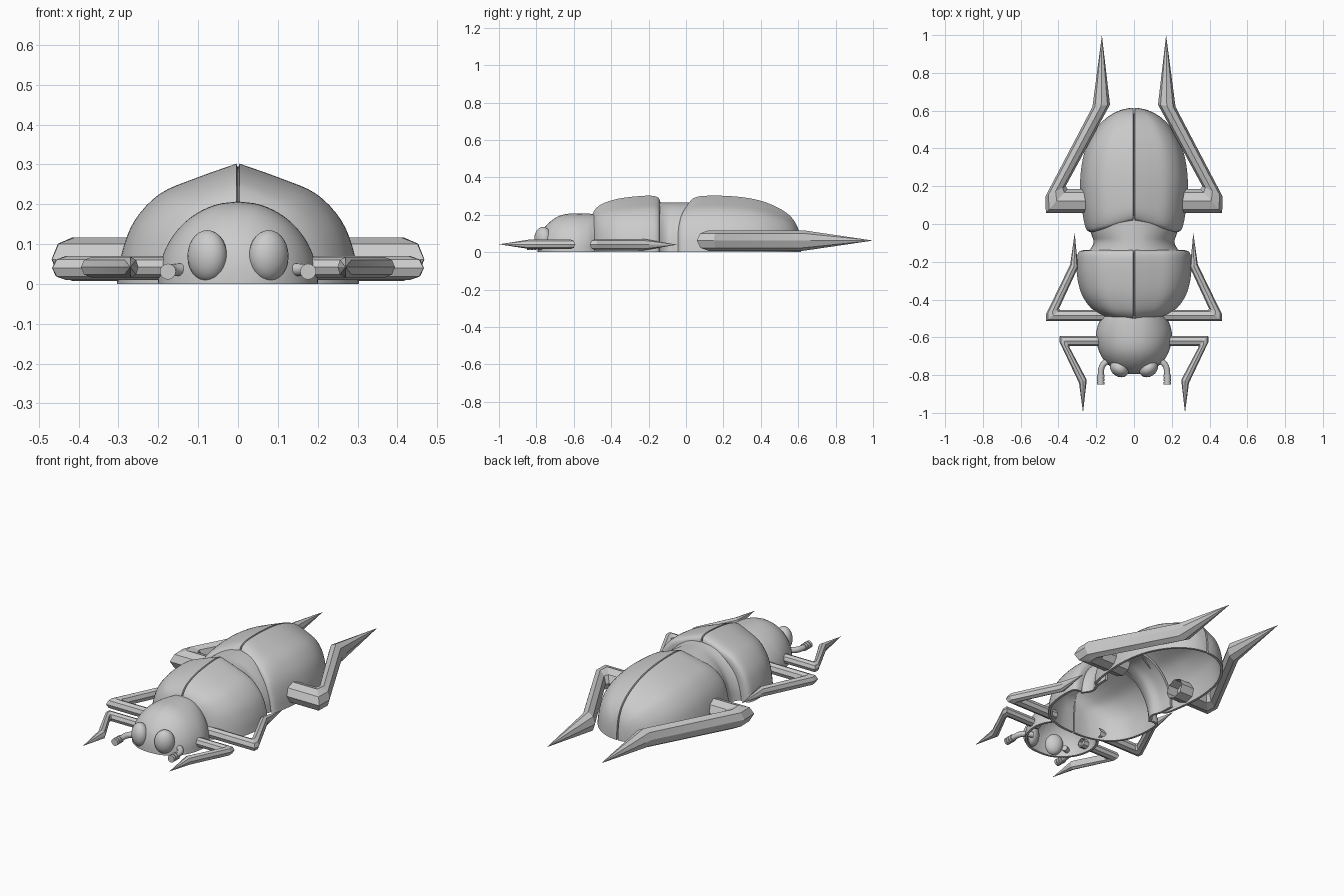
import bpy, bmesh, math
from mathutils import Vector

if "Cube" in bpy.data.objects:
    bpy.data.objects.remove(bpy.data.objects["Cube"])


def smooth_path(pts, steps):
    """Catmull-Rom resampling of a short list of points."""
    p = [Vector(q) for q in pts]
    p = [2 * p[0] - p[1]] + p + [2 * p[-1] - p[-2]]
    out = []
    for i in range(1, len(p) - 2):
        a, b, c, d = p[i - 1:i + 3]
        for s in range(steps):
            t = s / steps
            out.append(0.5 * (2 * b + (c - a) * t + (2 * a - 5 * b + 4 * c - d) * t * t
                              + (3 * b - a - 3 * c + d) * t ** 3))
    return out + [p[-2]]


def finish(name, bm, mods, angle=35):
    me = bpy.data.meshes.new(name)
    bm.to_mesh(me)
    bm.free()
    ob = bpy.data.objects.new(name, me)
    bpy.context.collection.objects.link(ob)
    for kind in mods:
        m = ob.modifiers.new(kind.title(), kind)
        if kind == 'SOLIDIFY':
            m.thickness, m.offset = 0.014, -1
        elif kind == 'MIRROR':
            m.use_mirror_merge = True
            m.merge_threshold = 0.0005
    bpy.ops.object.select_all(action='DESELECT')
    bpy.context.view_layer.objects.active = ob
    ob.select_set(True)
    bpy.ops.object.convert(target='MESH')
    for v in ob.data.vertices:
        v.co.z = max(v.co.z, 0.0)
    bpy.ops.object.shade_smooth_by_angle(angle=math.radians(angle))
    return ob


def shell(name, stations, profile, gap=0.0, notch=0.0):
    """Hollow domed shell lofted along y from (y, half width, height) stations."""
    rows = smooth_path(stations, 4)
    prof = smooth_path([(u, v, 0) for u, v in profile], 4)
    y0 = stations[0][0]
    bm = bmesh.new()
    grid = []
    for y, w, h in rows:
        row = []
        for u, v, _ in prof:
            x = max(w, 0) * max(u, 0)
            k = notch * max(0, 1 - x / 0.21) * max(0, 1 - (y - y0) / 0.2)
            row.append(bm.verts.new((x + gap, y + k, max(h, 0) * v)))
        grid.append(row)
    for r0, r1 in zip(grid, grid[1:]):
        for j in range(len(prof) - 1):
            bm.faces.new((r0[j], r1[j], r1[j + 1], r0[j + 1]))
    bmesh.ops.remove_doubles(bm, verts=bm.verts, dist=0.0004)
    mods = ['SOLIDIFY', 'MIRROR'] if gap else ['MIRROR', 'SOLIDIFY']
    return finish(name, bm, mods)


def leg(name, rings, tip, z, rz, sides=8):
    """Faceted leg: each ring is given by its two edge points in plan."""
    bm = bmesh.new()
    loops = []
    for a, b in rings:
        a, b = Vector((*a, z)), Vector((*b, z))
        c, half = (a + b) / 2, (b - a) / 2
        loops.append([bm.verts.new(c + half * math.cos(t) + Vector((0, 0, rz * math.sin(t))))
                      for t in (2 * math.pi * k / sides for k in range(sides))])
    for l0, l1 in zip(loops, loops[1:]):
        for k in range(sides):
            n = (k + 1) % sides
            bm.faces.new((l0[k], l0[n], l1[n], l1[k]))
    end = bm.verts.new((*tip, z))
    for k in range(sides):
        bm.faces.new((loops[-1][k], loops[-1][(k + 1) % sides], end))
    bmesh.ops.recalc_face_normals(bm, faces=bm.faces)
    return finish(name, bm, ['MIRROR'], 20)


ridged = [(1, 0), (0.955, 0.27), (0.85, 0.53), (0.64, 0.75), (0.34, 0.88), (0, 1)]
rounded = [(math.cos(t), math.sin(t)) for t in (math.pi / 2 * k / 6 for k in range(7))]

# Wing cases: two hollow halves with a centre seam and a notched front
shell("wing_cases", [(-0.042, 0.232, 0.265), (-0.025, 0.25, 0.283), (0.03, 0.264, 0.298),
                     (0.12, 0.276, 0.302), (0.23, 0.281, 0.3), (0.34, 0.268, 0.288),
                     (0.43, 0.24, 0.265), (0.51, 0.192, 0.228), (0.565, 0.138, 0.185),
                     (0.598, 0.08, 0.13), (0.611, 0.035, 0.065), (0.615, 0, 0)],
      ridged, gap=0.004, notch=0.062)

# Thorax shield: two hollow halves
shell("thorax_shield", [(-0.515, 0, 0), (-0.513, 0.06, 0.11), (-0.503, 0.115, 0.195),
                        (-0.475, 0.185, 0.24), (-0.43, 0.237, 0.266), (-0.36, 0.278, 0.286),
                        (-0.27, 0.298, 0.298), (-0.19, 0.299, 0.302), (-0.152, 0.291, 0.294),
                        (-0.14, 0.272, 0.277), (-0.139, 0.245, 0.26)],
      ridged, gap=0.004)

# Waist between thorax and wing cases
shell("waist", [(-0.15, 0.247, 0.268), (-0.12, 0.223, 0.266), (-0.09, 0.214, 0.265),
                (-0.06, 0.224, 0.265), (-0.03, 0.232, 0.265), (0.04, 0.235, 0.265)], rounded)

# Head
shell("head", [(-0.795, 0, 0), (-0.79, 0.055, 0.055), (-0.772, 0.1, 0.108), (-0.735, 0.147, 0.155),
               (-0.69, 0.178, 0.188), (-0.64, 0.195, 0.204), (-0.58, 0.201, 0.207),
               (-0.525, 0.187, 0.206), (-0.49, 0.165, 0.203)], rounded)

# Legs, mirrored in pairs
leg("front_legs", [((0.15, -0.592), (0.15, -0.645)), ((0.393, -0.592), (0.34, -0.645)),
                   ((0.394, -0.625), (0.342, -0.652)), ((0.291, -0.842), (0.25, -0.825))],
    (0.27, -1.0), 0.042, 0.026)
leg("middle_legs", [((0.15, -0.514), (0.15, -0.455)), ((0.466, -0.514), (0.39, -0.455)),
                    ((0.467, -0.48), (0.397, -0.448)), ((0.338, -0.215), (0.296, -0.23))],
    (0.314, -0.048), 0.04, 0.03)
leg("rear_legs", [((0.18, 0.058), (0.18, 0.185)), ((0.467, 0.058), (0.352, 0.185)),
                  ((0.468, 0.148), (0.362, 0.2)), ((0.22, 0.62), (0.127, 0.632))],
    (0.17, 1.0), 0.062, 0.055)

# Eyes and antennae
for side, label in ((1, "left"), (-1, "right")):
    bpy.ops.mesh.primitive_uv_sphere_add(segments=24, ring_count=14, radius=1,
                                         location=(side * 0.077, -0.765, 0.07),
                                         rotation=(0, 0, side * math.radians(35)))
    eye = bpy.context.object
    eye.name = label + "_eye"
    eye.scale = (0.053, 0.043, 0.065)
    bpy.ops.object.shade_smooth()

    cu = bpy.data.curves.new(label + "_antenna", 'CURVE')
    cu.dimensions, cu.bevel_depth, cu.bevel_resolution, cu.use_fill_caps = '3D', 0.016, 3, True
    path = smooth_path([(side * 0.11, -0.71, 0.035), (side * 0.145, -0.728, 0.036),
                        (side * 0.17, -0.755, 0.034), (side * 0.176, -0.8, 0.031),
                        (side * 0.176, -0.845, 0.03)], 3)
    sp = cu.splines.new('POLY')
    sp.points.add(len(path) - 1)
    for pt, co in zip(sp.points, path):
        pt.co = (*co, 1)
    bpy.context.collection.objects.link(bpy.data.objects.new(label + "_antenna", cu))
    # Club segments at the antenna end
    for k in range(3):
        bpy.ops.mesh.primitive_cylinder_add(vertices=16, radius=0.02, depth=0.014,
                                            location=(side * 0.176, -0.805 - 0.019 * k, 0.031),
                                            rotation=(math.pi / 2, 0, 0))
        club = bpy.context.object
        club.name = f"{label}_antenna_club_{k + 1}"
        bpy.ops.object.shade_smooth_by_angle(angle=math.radians(35))
